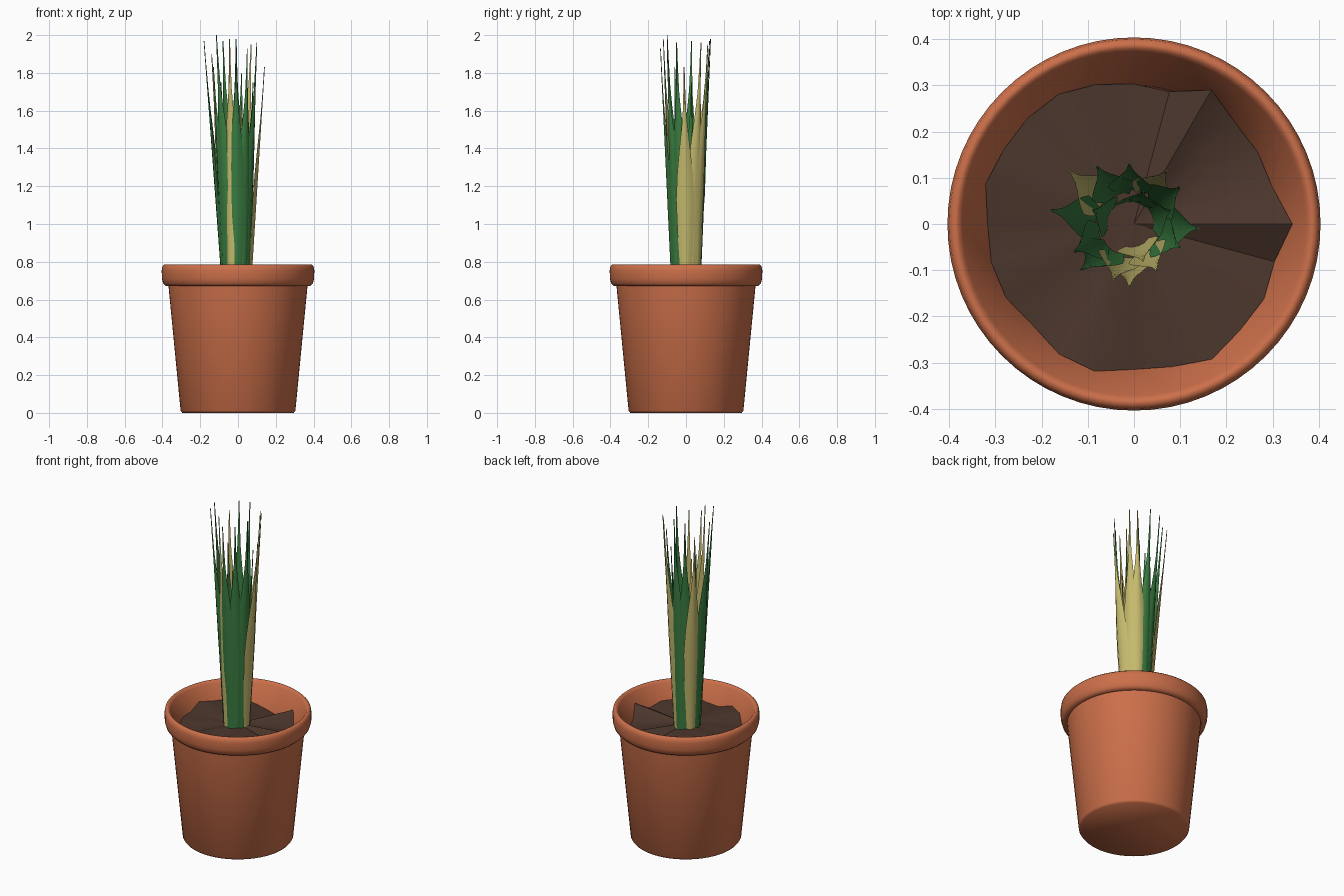
import bpy, bmesh, math
from mathutils import Vector

if "Cube" in bpy.data.objects:
    bpy.data.objects.remove(bpy.data.objects["Cube"])


def material(name, rgb):
    m = bpy.data.materials.new(name)
    m.diffuse_color = (*rgb, 1)
    m.use_nodes = True
    m.node_tree.nodes["Principled BSDF"].inputs["Base Color"].default_value = m.diffuse_color
    return m


TERRACOTTA = material("terracotta", (0.60, 0.16, 0.068))
SOIL = material("dark soil", (0.070, 0.037, 0.025))
GREEN = material("leaf green", (0.042, 0.205, 0.052))
YELLOW = material("leaf yellow", (0.56, 0.49, 0.155))


def finish(bm, name, mats, angle=40):
    bmesh.ops.recalc_face_normals(bm, faces=bm.faces)
    me = bpy.data.meshes.new(name)
    bm.to_mesh(me)
    bm.free()
    for m in mats:
        me.materials.append(m)
    ob = bpy.data.objects.new(name, me)
    bpy.context.collection.objects.link(ob)
    bpy.ops.object.select_all(action='DESELECT')
    ob.select_set(True)
    bpy.context.view_layer.objects.active = ob
    bpy.ops.object.shade_smooth_by_angle(angle=math.radians(angle))
    return ob


def bridge(bm, a, b):
    n = len(a)
    return [bm.faces.new((a[i], a[(i + 1) % n], b[(i + 1) % n], b[i])) for i in range(n)]


# Pot: lathed shell with a rolled rim and an inner wall and floor
profile = [(0.295, 0.0), (0.304, 0.012), (0.368, 0.672), (0.384, 0.672), (0.396, 0.685),
           (0.403, 0.71), (0.404, 0.755), (0.400, 0.776), (0.390, 0.785), (0.380, 0.783),
           (0.372, 0.77), (0.30, 0.64), (0.26, 0.04)]
bm = bmesh.new()
SEG = 64
rings = [[bm.verts.new((r * math.cos(2 * math.pi * i / SEG), r * math.sin(2 * math.pi * i / SEG), z))
          for i in range(SEG)] for r, z in profile]
for a, b in zip(rings, rings[1:]):
    bridge(bm, a, b)
bm.faces.new(rings[0])
bm.faces.new(rings[-1])
finish(bm, "pot", [TERRACOTTA], 60)

# Soil: shallow mound whose ragged edge meets the sloping inner wall
edge = [0.343, 0.31, 0.31, 0.31, 0.335, 0.297, 0.303, 0.313, 0.325, 0.325, 0.325, 0.333,
        0.317, 0.32, 0.32, 0.31, 0.325, 0.33, 0.315, 0.32, 0.338, 0.325, 0.325, 0.315]
bm = bmesh.new()
n = len(edge)
loops = []
for f in (1.0, 0.65, 0.3):
    loop = []
    for i, r in enumerate(edge):
        a = 2 * math.pi * i / n
        wall = 0.642 + (r - 0.30) * 1.8
        z = wall * f + 0.69 * (1 - f)
        loop.append(bm.verts.new((f * r * math.cos(a), f * r * math.sin(a), z)))
    loops.append(loop)
for a, b in zip(loops, loops[1:]):
    bridge(bm, a, b)
centre = bm.verts.new((0, 0, 0.69))
for i in range(n):
    bm.faces.new((loops[-1][i], loops[-1][(i + 1) % n], centre))
ob = finish(bm, "soil", [SOIL])
if ob.data.polygons[0].normal.z < 0:
    ob.data.flip_normals()

# Leaf half width along its length
WIDTH = [(0, 0.026), (0.12, 0.033), (0.25, 0.042), (0.4, 0.048), (0.52, 0.041), (0.62, 0.030),
         (0.72, 0.017), (0.8, 0.009), (0.9, 0.005), (1.0, 0.0025)]


def leaf(name, azimuth, radius, tip, outer, inner):
    """Thin cupped blade: outer face and inner face may differ in colour."""
    a = math.radians(azimuth)
    out = Vector((math.cos(a), math.sin(a), 0))
    side = Vector((-math.sin(a), math.cos(a), 0))
    base = out * radius + Vector((-0.008, 0, 0.66))
    tip = Vector(tip)
    bm = bmesh.new()
    rings = []
    for t, w in WIDTH:
        c = base.lerp(tip, t)
        section = [(u, 0.002) for u in (-1, -0.5, 0, 0.5, 1)] + [(u, -0.002) for u in (0.5, 0, -0.5)]
        rings.append([bm.verts.new(c + side * (u * w)
                                   + out * (h * (1 - abs(u)) - 0.4 * w * u * u))
                      for u, h in section])
    for lo, hi in zip(rings, rings[1:]):
        for i, f in enumerate(bridge(bm, lo, hi)):
            f.material_index = 0 if i < 4 else 1
    bm.faces.new(rings[0])
    bm.faces.new(rings[-1])
    finish(bm, name, [outer, inner], 50)


G, Y = GREEN, YELLOW
leaves = [
    (270, 0.075, (-0.01, -0.135, 1.93), G, Y),
    (235, 0.070, (-0.115, -0.10, 2.00), G, G),
    (250, 0.078, (-0.045, -0.12, 1.98), Y, Y),
    (205, 0.072, (-0.13, -0.06, 1.83), G, G),
    (175, 0.075, (-0.18, 0.03, 1.97), G, G),
    (145, 0.075, (-0.14, 0.115, 1.90), Y, Y),
    (115, 0.070, (-0.08, 0.125, 1.97), G, G),
    (88, 0.075, (-0.01, 0.13, 1.98), G, G),
    (60, 0.075, (0.07, 0.115, 1.95), Y, Y),
    (30, 0.070, (0.10, 0.08, 1.96), Y, G),
    (0, 0.075, (0.14, -0.01, 1.83), Y, G),
    (335, 0.070, (0.10, -0.05, 1.96), G, G),
    (303, 0.072, (0.05, -0.10, 1.93), G, Y),
    (20, 0.052, (0.08, 0.03, 1.75), G, G),
    (290, 0.052, (0.02, -0.08, 1.65), Y, Y),
    (160, 0.052, (-0.09, 0.03, 1.75), G, G),
    (85, 0.050, (0.02, 0.07, 1.80), G, G),
]
for i, spec in enumerate(leaves):
    leaf(f"leaf_{i + 1}", *spec)
